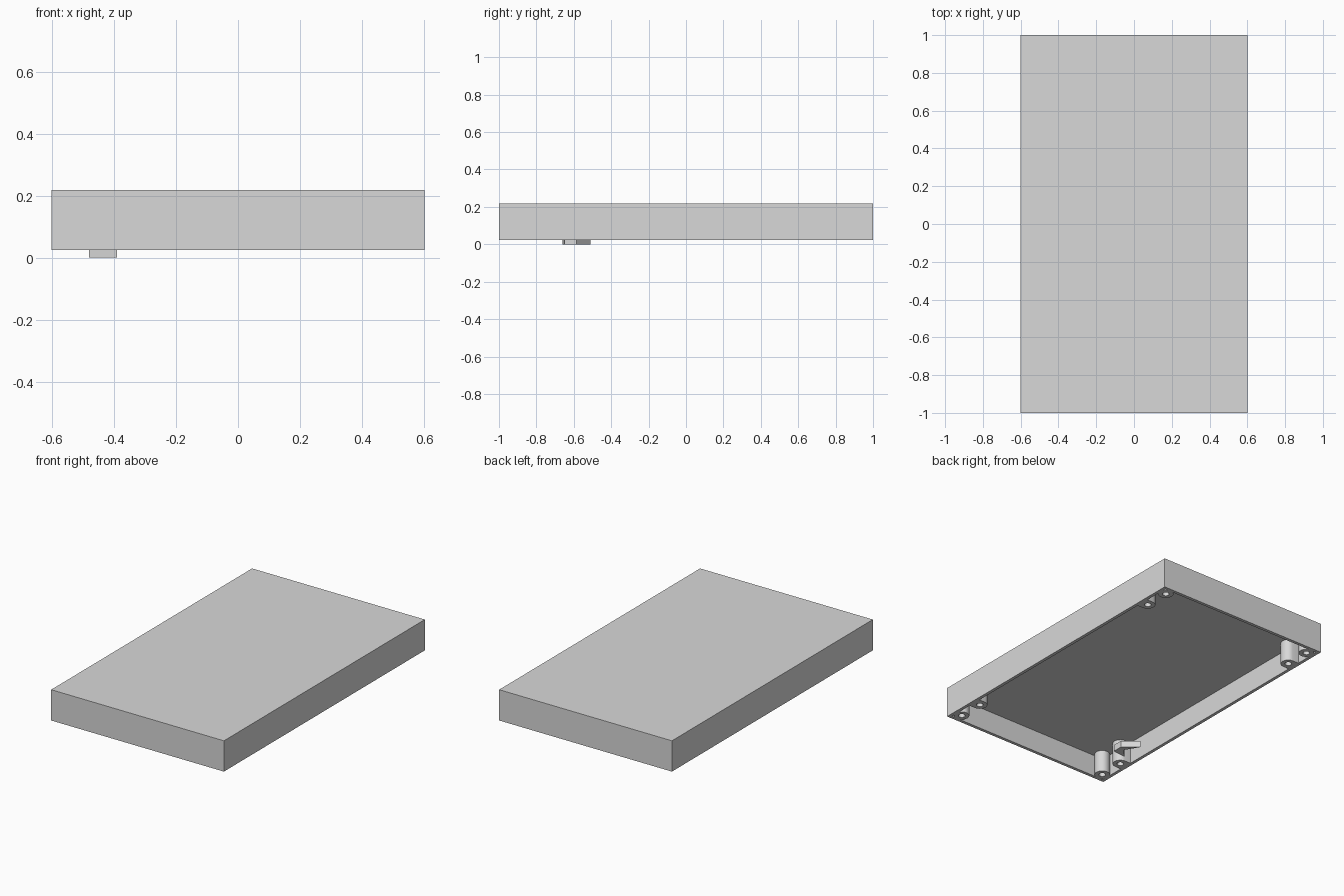
import bpy, bmesh, math

if "Cube" in bpy.data.objects:
    bpy.data.objects.remove(bpy.data.objects["Cube"])

W, L = 0.602, 1.0          # half sizes of the cover
RIM, TOP = 0.024, 0.218    # open edge and outer top
WALL, CEIL = 0.02, 0.163   # wall thickness and inner ceiling height

grey = bpy.data.materials.new("light grey")
grey.diffuse_color = (0.69, 0.69, 0.69, 1)
grey.use_nodes = True
grey.node_tree.nodes["Principled BSDF"].inputs["Base Color"].default_value = grey.diffuse_color


def finish(name, bm):
    bmesh.ops.recalc_face_normals(bm, faces=bm.faces)
    mesh = bpy.data.meshes.new(name)
    bm.to_mesh(mesh)
    bm.free()
    mesh.materials.append(grey)
    ob = bpy.data.objects.new(name, mesh)
    bpy.context.collection.objects.link(ob)
    return ob


def rect(bm, inset, z):
    x, y = W - inset, L - inset
    return [bm.verts.new((a * x, b * y, z)) for a, b in ((-1, -1), (1, -1), (1, 1), (-1, 1))]


def ring(bm, cx, cy, r, z, wall_x=None, n=32):
    """Circle; with wall_x its outward half is stretched flat to the side wall."""
    verts = []
    for i in range(n):
        a = 2 * math.pi * (i + 0.5) / n
        x, y = cx + r * math.cos(a), cy + r * math.sin(a)
        if wall_x is not None and (x - cx) * cx > 0:
            x = wall_x
        verts.append(bm.verts.new((x, y, z)))
    return verts


def bridge(bm, loops):
    for a, b in zip(loops, loops[1:]):
        for i in range(len(a)):
            j = (i + 1) % len(a)
            bm.faces.new((a[i], a[j], b[j], b[i]))


# Hollow cover, open underneath
bm = bmesh.new()
loops = [rect(bm, 0, TOP), rect(bm, 0, RIM), rect(bm, WALL, RIM), rect(bm, WALL, CEIL)]
bridge(bm, loops)
bm.faces.new(loops[0])
bm.faces.new(loops[-1])
finish("cover", bm)

# Screw posts: a round one in every corner and one joined to the side wall beside it
for sx in (-1, 1):
    for sy in (-1, 1):
        for kind, y, wall_x in (("corner", 0.938, None), ("side", 0.772, sx * (W - WALL))):
            bm = bmesh.new()
            c = (sx * 0.542, sy * y)
            bridge(bm, [ring(bm, *c, 0.045, CEIL, wall_x), ring(bm, *c, 0.045, RIM, wall_x),
                        ring(bm, *c, 0.02, RIM), ring(bm, *c, 0.02, CEIL)])
            ob = finish(kind + "_screw_post", bm)
            bpy.ops.object.select_all(action='DESELECT')
            ob.select_set(True)
            bpy.context.view_layer.objects.active = ob
            bpy.ops.object.shade_smooth_by_angle(angle=math.radians(30))

# Small wedge-shaped tab hanging just below the rim
outline = [(-0.48, -0.66), (-0.39, -0.65), (-0.39, -0.585),
           (-0.48, -0.51), (-0.425, -0.6)]
bm = bmesh.new()
low, high = ([bm.verts.new((x, y, z)) for x, y in outline] for z in (0, 0.042))
bridge(bm, [low, high])
bm.faces.new(low)
bm.faces.new(high)
finish("wedge_tab", bm)
